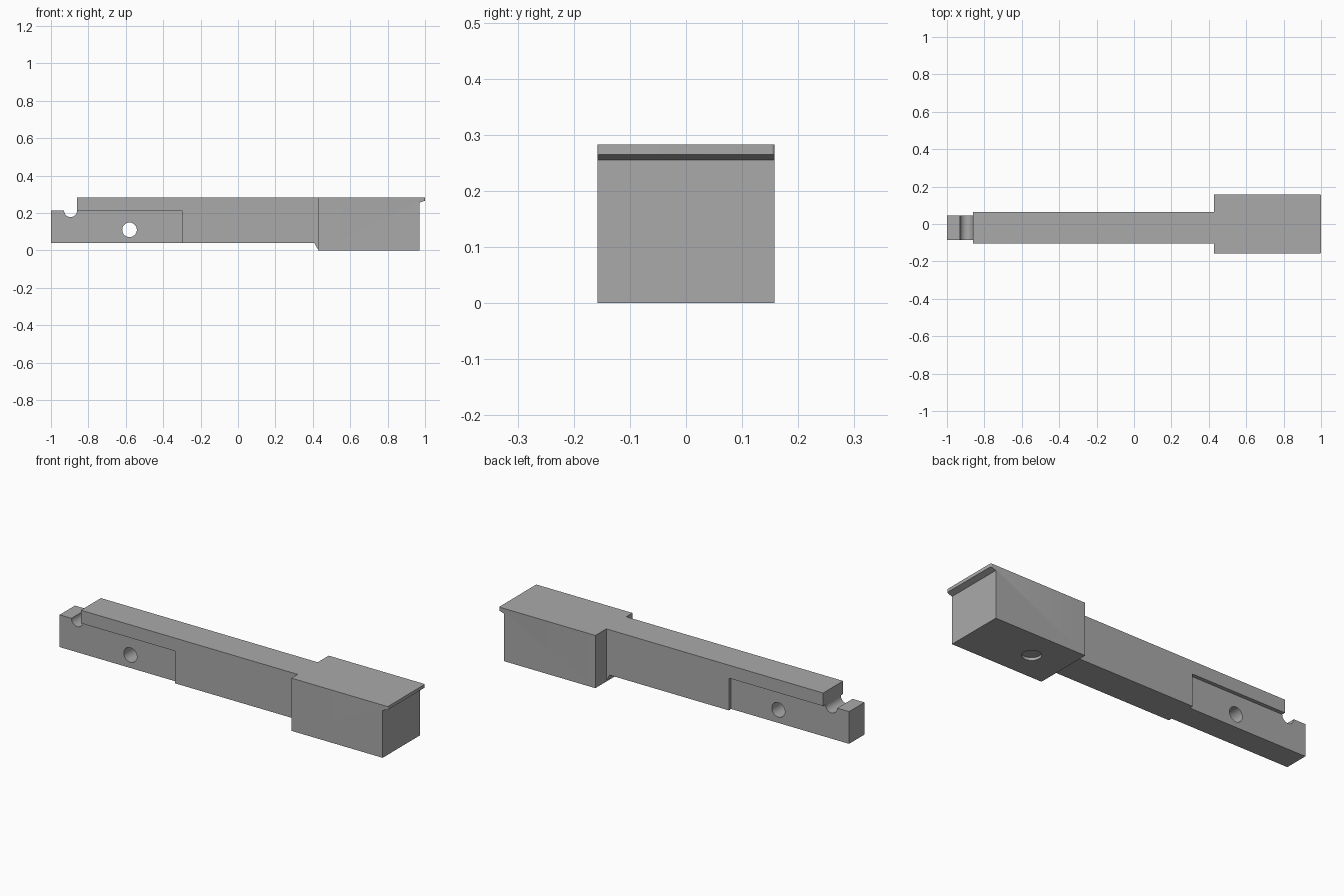
import bpy, bmesh, math

cube = bpy.data.objects.get("Cube")
if cube:
    bpy.data.objects.remove(cube, do_unlink=True)

GREY = (0.4, 0.4, 0.4, 1)
mat = bpy.data.materials.new("plain grey")
mat.use_nodes = True
mat.diffuse_color = GREY
mat.node_tree.nodes["Principled BSDF"].inputs["Base Color"].default_value = GREY


def extrude_profile(name, points, y0, y1):
    """Extrude a closed side profile (x, z) from y0 to y1."""
    bm = bmesh.new()
    face = bm.faces.new([bm.verts.new((x, y0, z)) for x, z in points])
    side = bmesh.ops.extrude_face_region(bm, geom=[face])["geom"]
    bmesh.ops.translate(bm, vec=(0, y1 - y0, 0),
                        verts=[v for v in side if isinstance(v, bmesh.types.BMVert)])
    bmesh.ops.recalc_face_normals(bm, faces=bm.faces)
    mesh = bpy.data.meshes.new(name)
    bm.to_mesh(mesh)
    bm.free()
    mesh.materials.append(mat)
    obj = bpy.data.objects.new(name, mesh)
    bpy.context.collection.objects.link(obj)
    return obj


def drill(obj, name, centre, radius, depth, rotation=(0, 0, 0)):
    """Cut a round hole and bake the result into the part."""
    bpy.ops.mesh.primitive_cylinder_add(vertices=48, radius=radius, depth=depth,
                                        location=centre, rotation=rotation)
    cutter = bpy.context.object
    cutter.name = name
    cutter.data.materials.append(mat)
    mod = obj.modifiers.new(name, "BOOLEAN")
    mod.operation, mod.solver, mod.object = "DIFFERENCE", "EXACT", cutter
    bpy.context.view_layer.objects.active = obj
    bpy.ops.object.modifier_apply(modifier=name)
    bpy.data.objects.remove(cutter, do_unlink=True)


# Narrow tail with a half-round groove in its top edge
R, GX, TOP = 0.035, -0.895, 0.213
groove = [(GX + R * math.cos(a), TOP + R * math.sin(a))
          for a in (-math.pi * i / 24 for i in range(25))]
tail = extrude_profile("tail", [(-1, 0.04), (-0.3, 0.04), (-0.3, TOP)]
                       + groove + [(-1, TOP)], -0.085, 0.045)
drill(tail, "pivot_hole", (-0.58, -0.02, 0.11), 0.039, 0.4, (math.pi / 2, 0, 0))

# Main bar, overhanging the tail and sloping down into the head
bar = extrude_profile("bar", [(-0.86, TOP), (-0.3, TOP), (-0.3, 0.04), (0.408, 0.04),
                              (0.43, 0), (0.43, 0.283), (-0.86, 0.283)], -0.105, 0.065)

# Wide head with a thin lip along its end
head = extrude_profile("head", [(0.428, 0), (0.97, 0), (0.97, 0.255), (1, 0.265),
                                (1, 0.283), (0.428, 0.283)], -0.158, 0.158)
bm = bmesh.new()
bm.from_mesh(head.data)
corners = [e for e in bm.edges if all(v.co.x > 0.99 for v in e.verts)
           and abs(e.verts[0].co.z - e.verts[1].co.z) > 0.01]
bmesh.ops.bevel(bm, geom=corners, offset=0.006, segments=4, profile=0.5, affect="EDGES")
bm.to_mesh(head.data)
bm.free()
drill(head, "underside_recess", (0.62, 0, 0), 0.047, 0.03)

# Smooth the round cuts, keep the edges crisp
for obj in (tail, bar, head):
    bpy.ops.object.select_all(action="DESELECT")
    obj.select_set(True)
    bpy.context.view_layer.objects.active = obj
    bpy.ops.object.shade_smooth_by_angle(angle=math.radians(25))
